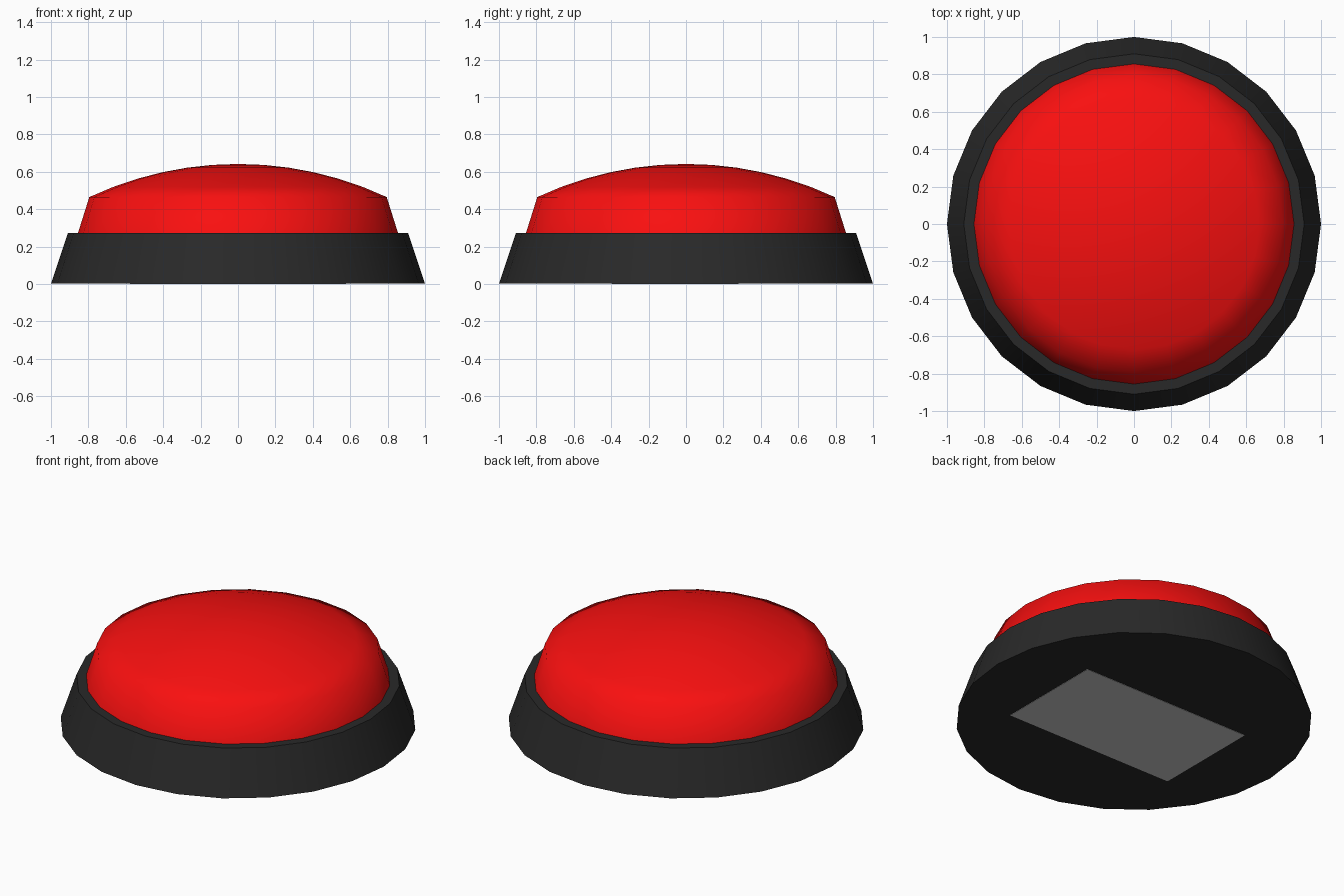
import bpy, bmesh, math

if "Cube" in bpy.data.objects:
    bpy.data.objects.remove(bpy.data.objects["Cube"])

SIDES = 24


def material(name, rgb):
    m = bpy.data.materials.new(name)
    m.diffuse_color = (*rgb, 1)
    m.use_nodes = True
    m.node_tree.nodes["Principled BSDF"].inputs["Base Color"].default_value = m.diffuse_color
    return m


def lathe(name, profile, mat, angle):
    # Spin an (r, z) profile around z; vertices land on the axes
    bm = bmesh.new()
    vs = [bm.verts.new((r, 0, z)) for r, z in profile]
    es = [bm.edges.new(p) for p in zip(vs, vs[1:])]
    bmesh.ops.spin(bm, geom=vs + es, cent=(0, 0, 0), axis=(0, 0, 1),
                   angle=2 * math.pi, steps=SIDES, use_duplicate=False)
    bmesh.ops.remove_doubles(bm, verts=bm.verts, dist=1e-4)
    bmesh.ops.recalc_face_normals(bm, faces=bm.faces)
    return finish(name, bm, mat, angle)


def finish(name, bm, mat=None, angle=None):
    me = bpy.data.meshes.new(name)
    bm.to_mesh(me)
    bm.free()
    ob = bpy.data.objects.new(name, me)
    bpy.context.collection.objects.link(ob)
    if mat:
        me.materials.append(mat)
    if angle:
        bpy.ops.object.select_all(action='DESELECT')
        ob.select_set(True)
        bpy.context.view_layer.objects.active = ob
        bpy.ops.object.shade_smooth_by_angle(angle=math.radians(angle))
    return ob


black = material("black_plastic", (0.022, 0.022, 0.022))
red = material("red_plastic", (0.95, 0.005, 0.005))

# Tapered housing
lathe("base", [(0, 0.002), (1, 0.002), (0.91, 0.272), (0, 0.272)], black, 40)

# Push button: sloping skirt and shallow spherical crown
crown_r, edge_z, top_z = 0.795, 0.465, 0.642
rise = top_z - edge_z
R = (crown_r ** 2 + rise ** 2) / (2 * rise)
half = math.asin(crown_r / R)
crown = [(R * math.sin(half * k / 6), top_z - R + R * math.cos(half * k / 6))
         for k in range(6, -1, -1)]
lathe("button", [(0, 0.265), (0.858, 0.265)] + crown, red, 60)

# Battery cover underneath
bm = bmesh.new()
bmesh.ops.create_cube(bm, size=1)
bmesh.ops.scale(bm, vec=(1.154, 0.675, 0.02), verts=bm.verts)
bmesh.ops.translate(bm, vec=(0, -0.057, 0.01), verts=bm.verts)
finish("battery_cover", bm)
